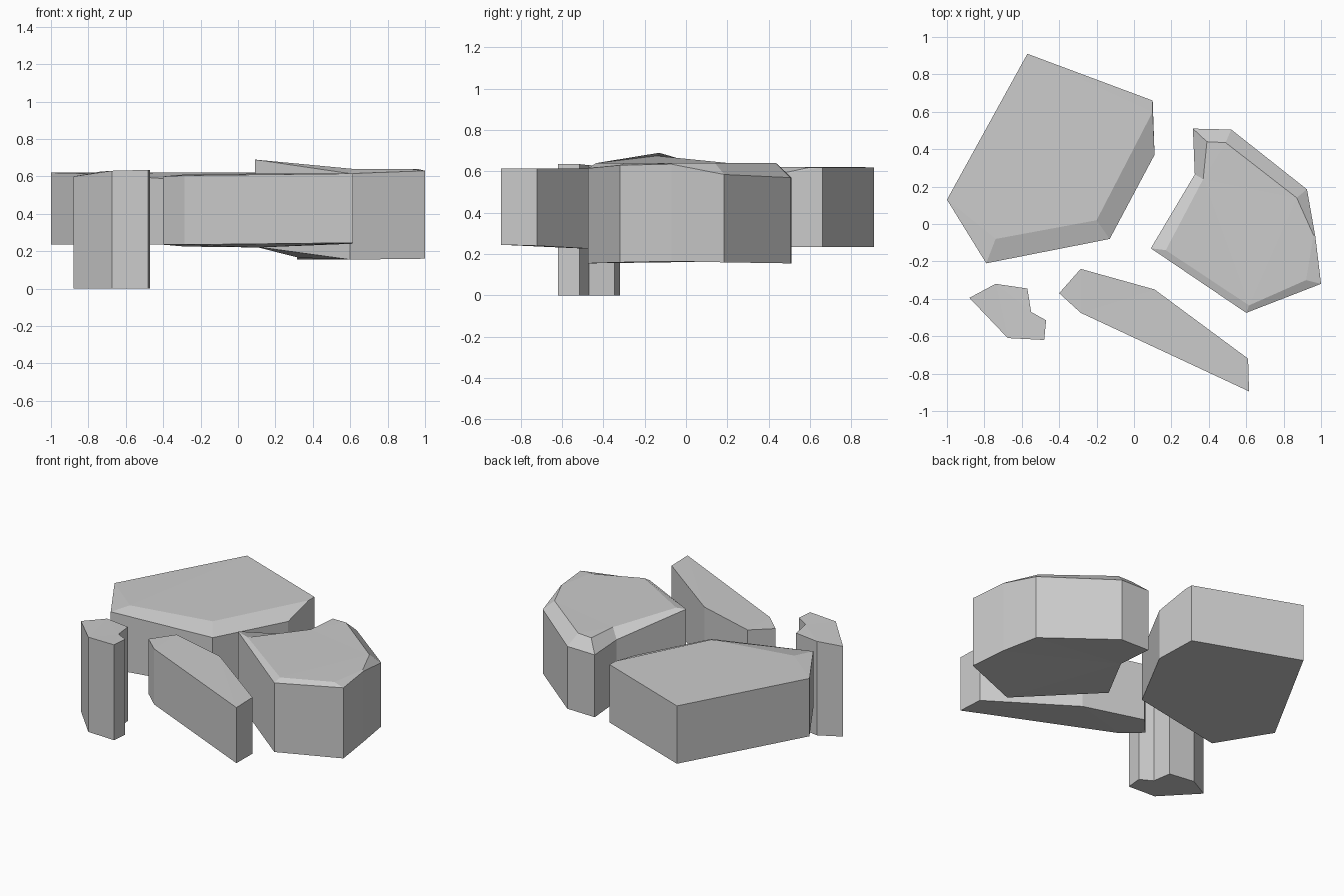
import bpy, bmesh


def stone(name, rim, crown=None):
    """Solid from a rim of (x, y, top z, bottom z); crown maps rim index -> raised inner point."""
    crown = crown or {}
    n = len(rim)
    bm = bmesh.new()
    low = [bm.verts.new((x, y, b)) for x, y, t, b in rim]
    mid = [bm.verts.new((x, y, t)) for x, y, t, b in rim]
    top = [bm.verts.new(crown[i]) if i in crown else mid[i] for i in range(n)]
    for i in range(n):
        j = (i + 1) % n
        bm.faces.new((low[i], low[j], mid[j], mid[i]))
        # worn edge between rim and crown
        loop = list(dict.fromkeys((mid[i], mid[j], top[j], top[i])))
        if len(loop) > 2:
            bm.faces.new(loop)
    caps = [bm.faces.new(top), bm.faces.new(low[::-1])]
    bmesh.ops.recalc_face_normals(bm, faces=bm.faces)
    bmesh.ops.triangulate(bm, faces=caps)
    mesh = bpy.data.meshes.new(name)
    bm.to_mesh(mesh)
    bm.free()
    obj = bpy.data.objects.new(name, mesh)
    bpy.context.collection.objects.link(obj)
    return obj


# Large back-left stone with two worn front edges
stone("large_stone",
      [(-1.0, .13, .62, .235), (-.79, -.21, .615, .235), (-.13, -.08, .57, .235),
       (.11, .37, .57, .235), (.10, .66, .62, .235), (-.57, .91, .62, .235)],
      {1: (-.74, -.08, .622), 2: (-.2, .02, .622), 3: (.10, .60, .62)})

# Right stone, notched at the back, worn all round
stone("notched_stone",
      [(.09, -.13, .69, .225), (.6, -.475, .615, .155), (1.0, -.32, .63, .16),
       (.97, -.07, .635, .165), (.925, .185, .585, .16), (.52, .505, .57, .155),
       (.315, .51, .57, .155), (.325, .265, .575, .165)],
      {0: (.17, -.14, .675), 1: (.615, -.435, .64), 2: (.92, -.30, .64),
       3: (.96, -.06, .64), 4: (.87, .14, .64), 5: (.49, .435, .64),
       6: (.39, .44, .637), 7: (.37, .24, .637)})

# Long front stone
stone("long_stone",
      [(-.4, -.37, .60, .235), (-.285, -.475, .605, .235), (.615, -.895, .615, .245),
       (.61, -.72, .615, .24), (.11, -.35, .615, .22), (-.285, -.24, .61, .225)])

# Small tall stone standing on the ground
stone("small_stone",
      [(-.88, -.395, .60, 0), (-.675, -.61, .63, 0), (-.48, -.62, .635, 0),
       (-.47, -.515, .635, 0), (-.55, -.47, .63, 0), (-.57, -.345, .625, 0),
       (-.74, -.32, .625, 0)])
